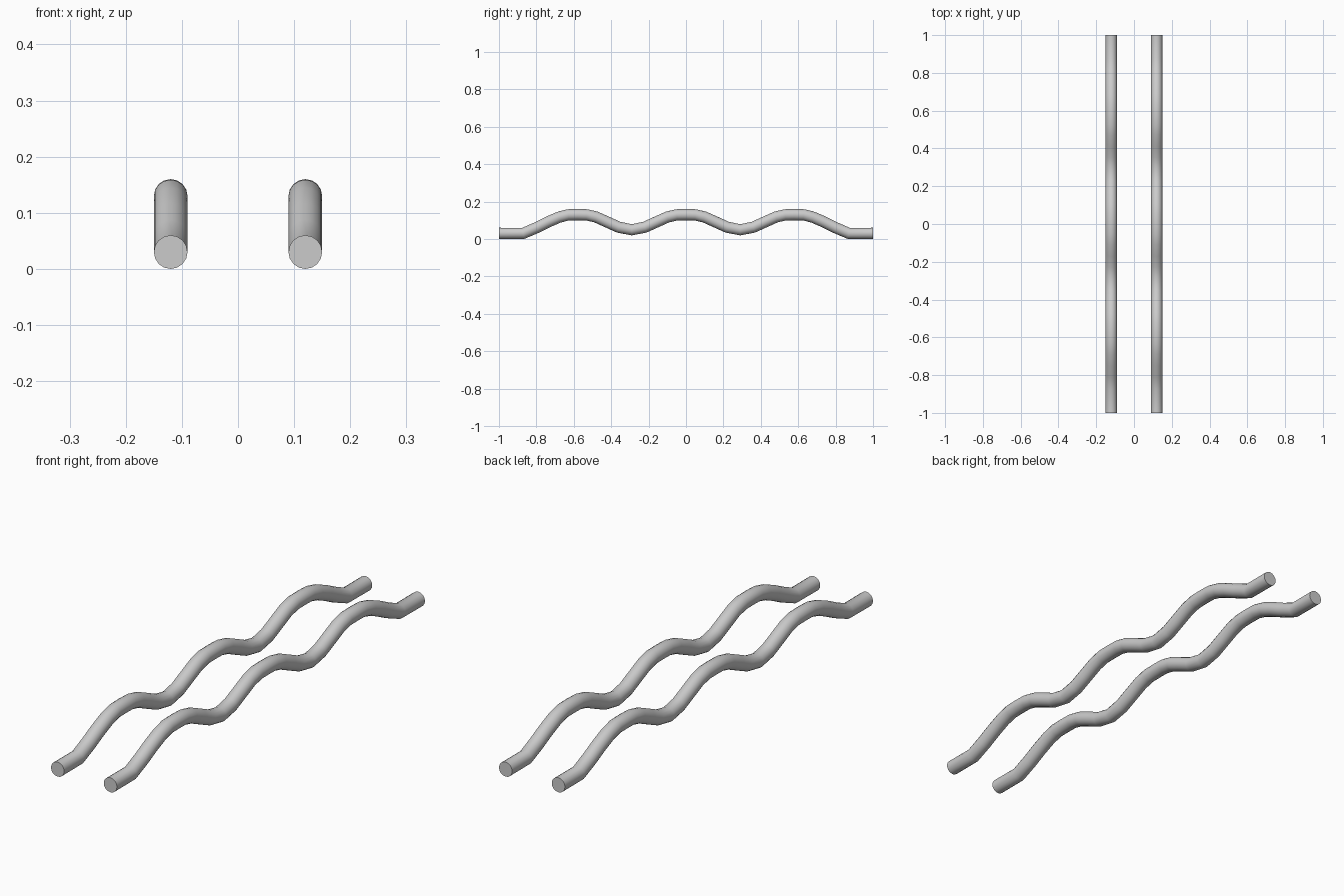
import bpy

if "Cube" in bpy.data.objects:
    bpy.data.objects.remove(bpy.data.objects["Cube"])

RADIUS = 0.03
SPACING = 0.12

# half of the wavy centre line (y, z), from the middle crest to the end
half = [(0.05, 0.129), (0.10, 0.117), (0.16, 0.09), (0.22, 0.063), (0.29, 0.049),
        (0.36, 0.063), (0.42, 0.09), (0.48, 0.117), (0.53, 0.129), (0.58, 0.13),
        (0.63, 0.129), (0.68, 0.116), (0.74, 0.09), (0.80, 0.06), (0.87, 0.03), (1.0, 0.03)]
path = [(-y, z) for y, z in reversed(half)] + [(0, 0.13)] + half


def wavy_rail(name, x):
    curve = bpy.data.curves.new(name, 'CURVE')
    curve.dimensions = '3D'
    curve.bevel_depth = RADIUS
    curve.bevel_resolution = 6
    curve.use_fill_caps = True
    spline = curve.splines.new('POLY')
    spline.points.add(len(path) - 1)
    for point, (y, z) in zip(spline.points, path):
        point.co = (x, y, z, 1)
    rail = bpy.data.objects.new(name, curve)
    bpy.context.collection.objects.link(rail)
    # turn into a mesh with smooth sides and crisp end caps
    bpy.ops.object.select_all(action='DESELECT')
    rail.select_set(True)
    bpy.context.view_layer.objects.active = rail
    bpy.ops.object.convert(target='MESH')
    bpy.ops.object.shade_smooth_by_angle()


# pair of parallel rails
wavy_rail("left_wavy_rail", -SPACING)
wavy_rail("right_wavy_rail", SPACING)
